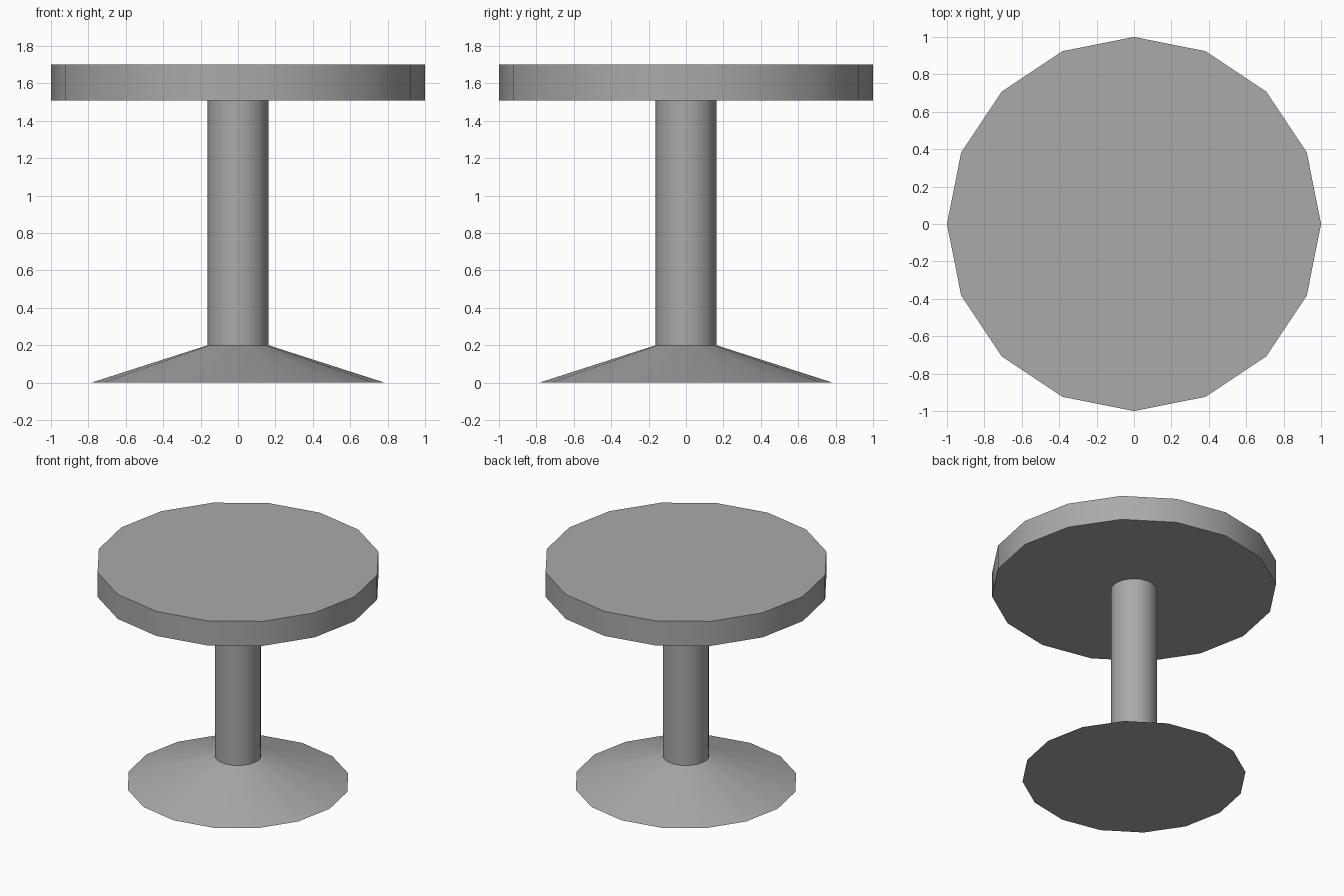
import bpy
import bmesh
import math

cube = bpy.data.objects.get("Cube")
if cube:
    bpy.data.objects.remove(cube, do_unlink=True)

SIDES = 16

grey = bpy.data.materials.new("plain_grey")
grey.use_nodes = True
colour = (0.4, 0.4, 0.4, 1)
grey.diffuse_color = colour
grey.node_tree.nodes["Principled BSDF"].inputs["Base Color"].default_value = colour


def drum(name, r_low, r_high, z_low, z_high):
    """Closed round part with a corner on each axis, smooth around its side."""
    bm = bmesh.new()
    rings = []
    for r, z in ((r_low, z_low), (r_high, z_high)):
        angles = [math.tau * i / SIDES for i in range(SIDES)]
        rings.append([bm.verts.new((r * math.cos(a), r * math.sin(a), z)) for a in angles])
    low, high = rings
    for i in range(SIDES):
        j = (i + 1) % SIDES
        bm.faces.new((low[i], low[j], high[j], high[i])).smooth = True
    bm.faces.new(low[::-1])
    bm.faces.new(high)
    # keep the rims crisp
    for ring in rings:
        for i in range(SIDES):
            bm.edges.get((ring[i - 1], ring[i])).smooth = False
    mesh = bpy.data.meshes.new(name)
    bm.to_mesh(mesh)
    bm.free()
    mesh.materials.append(grey)
    obj = bpy.data.objects.new(name, mesh)
    bpy.context.collection.objects.link(obj)
    return obj


# Sloping foot, round column and thick tabletop
drum("table_foot", 0.785, 0.163, 0, 0.2)
drum("table_column", 0.163, 0.163, 0.2, 1.51)
drum("tabletop", 1, 1, 1.51, 1.7)
